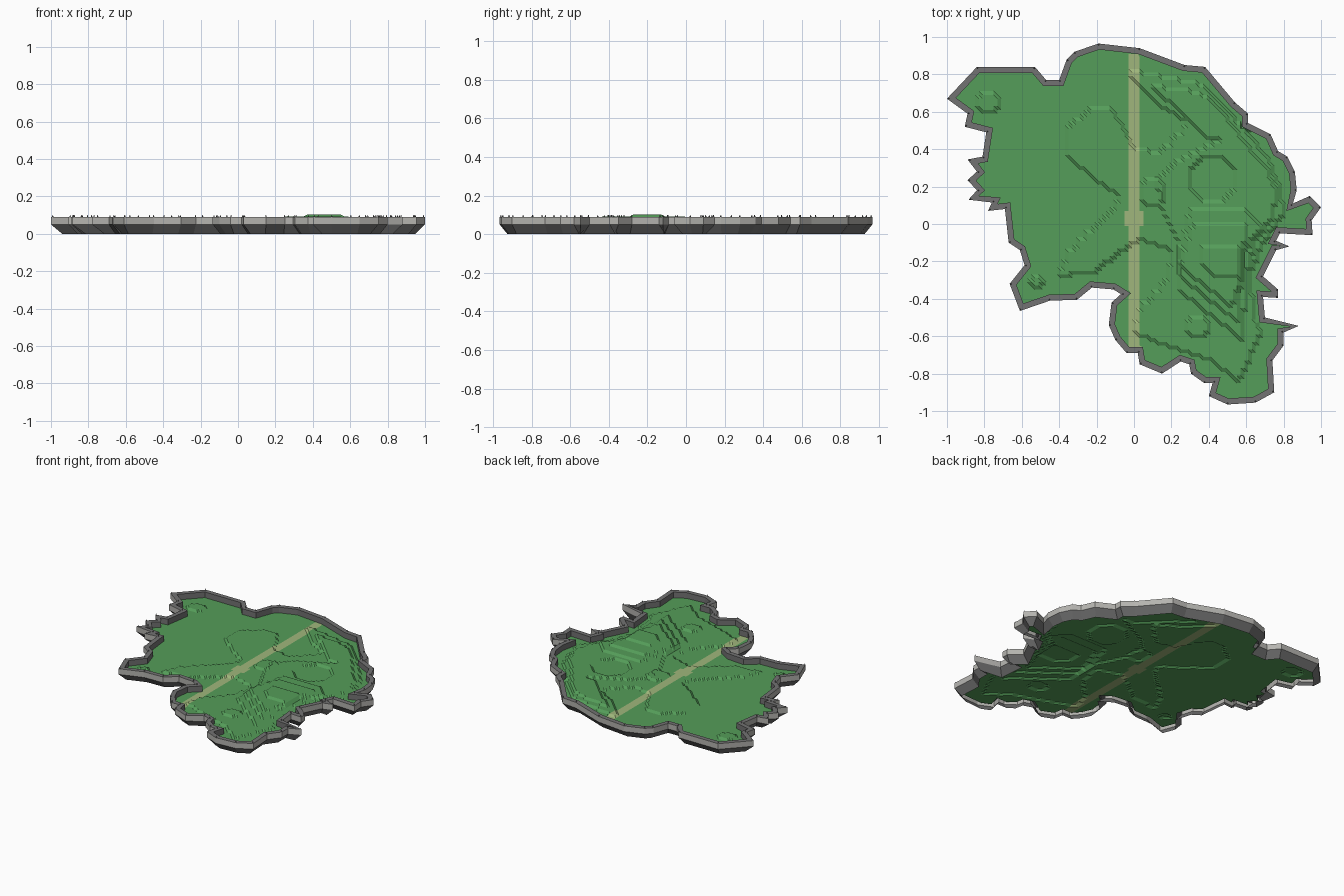
import bpy, bmesh, math
from mathutils import Vector
from mathutils.geometry import delaunay_2d_cdt

if "Cube" in bpy.data.objects:
    bpy.data.objects.remove(bpy.data.objects["Cube"])


def material(name, rgb):
    m = bpy.data.materials.new(name)
    m.diffuse_color = (*rgb, 1)
    m.use_nodes = True
    m.node_tree.nodes["Principled BSDF"].inputs["Base Color"].default_value = m.diffuse_color
    return m


GRASS = material("grass green", (0.09, 0.34, 0.10))
SAND = material("sandy path", (0.35, 0.47, 0.20))
ROCK = material("dark rock grey", (0.17, 0.17, 0.17))
LIP = material("pale rock grey", (0.46, 0.455, 0.43))

# Coastline, clockwise from the western tip
COAST = [Vector(p) for p in (
    (-1, .67), (-.84, .84), (-.53, .84), (-.47, .77), (-.40, .77), (-.36, .88), (-.32, .92),
    (-.19, .965), (.03, .94), (.27, .85), (.38, .84), (.54, .65), (.61, .59), (.61, .54),
    (.73, .48), (.77, .39), (.82, .36), (.86, .28), (.87, .18), (.85, .11), (.94, .15),
    (1, .09), (.95, .02), (.955, -.06), (.78, -.05), (.76, -.09), (.83, -.12), (.76, -.14),
    (.69, -.28), (.77, -.35), (.77, -.395), (.69, -.39), (.70, -.50), (.88, -.545),
    (.80, -.58), (.80, -.65), (.74, -.73), (.75, -.90), (.65, -.955), (.50, -.965),
    (.40, -.92), (.42, -.85), (.375, -.85), (.305, -.80), (.295, -.75),
    (.25, -.735), (.15, -.80), (.03, -.75), (.02, -.69), (-.04, -.69), (-.10, -.62),
    (-.135, -.54), (-.12, -.42), (-.07, -.375), (-.11, -.35), (-.225, -.34), (-.305, -.405),
    (-.45, -.41), (-.61, -.465), (-.665, -.32), (-.585, -.22), (-.61, -.14), (-.67, -.10),
    (-.69, .08), (-.78, .07), (-.76, .115), (-.885, .13), (-.84, .18), (-.89, .235),
    (-.84, .28), (-.89, .345), (-.81, .36), (-.79, .49), (-.905, .52), (-.89, .59))]

# Terraces of the hill, each one step above the last
LEVELS = [
    [(-.02, .82), (.2, .78), (.38, .74), (.52, .58), (.62, .48), (.72, .34), (.78, .2), (.8, .06),
     (.68, -.12), (.62, -.26), (.64, -.5), (.68, -.58), (.56, -.84), (.4, -.72), (.2, -.66),
     (0, -.58), (.02, -.46), (.18, -.3), (.2, -.14), (.04, -.08), (-.08, -.15), (-.2, -.25),
     (-.4, -.28), (-.36, -.16), (-.24, -.04), (-.1, .08), (-.08, .16), (-.15, .2), (-.35, .35),
     (-.35, .52), (-.24, .61), (-.12, .62), (-.05, .5), (0, .4), (.14, .38), (.3, .54),
     (.16, .62), (0, .76)],
    [(.08, .74), (.26, .72), (.4, .68), (.5, .56), (.62, .4), (.72, .28), (.76, .16), (.74, .04),
     (.64, -.1), (.6, -.3), (.58, -.62), (.25, -.36), (.24, -.1), (.14, .1), (.12, .24),
     (.24, .34), (.48, .46), (.38, .46), (.28, .58)],
    [(.3, .08), (.6, .08), (.68, -.02), (.59, -.14), (.55, -.52), (.24, -.28), (.24, -.16)],
    [(.32, 0), (.6, 0), (.57, -.3), (.52, -.44), (.24, -.22)],
    [(.36, -.11), (.56, -.11), (.56, -.27), (.44, -.28), (.35, -.2)],
]
# Small round mounds and one hollow (x, y, radius, steps)
MOUNDS = [(-.78, .65, .055, 1), (-.52, -.31, .035, 1), (.34, -.55, .06, 1),
          (.1, .17, .07, 1), (.42, .24, .125, -1)]
GROUND, TOP, STEP, CELL = 0.05, 0.09, 0.0105, 0.02


def inside(x, y, poly):
    hit = False
    for (ax, ay), (bx, by) in zip(poly, poly[1:] + poly[:1]):
        if (ay > y) != (by > y) and x < ax + (y - ay) * (bx - ax) / (by - ay):
            hit = not hit
    return hit


def inset(poly, d):
    out = []
    for i, p in enumerate(poly):
        a = (p - poly[i - 1]).normalized()
        b = (poly[(i + 1) % len(poly)] - p).normalized()
        na, nb = Vector((a.y, -a.x)), Vector((b.y, -b.x))
        m = na + nb
        m /= max(m.length_squared / 2, 0.5)
        out.append(p + m * d)
    return out


def height(x, y):
    n = sum(inside(x, y, lv) for lv in LEVELS)
    n += sum(s for a, b, r, s in MOUNDS if math.hypot(x - a, y - b) < r)
    return GROUND + n * STEP


def make_object(name, bm, mats):
    me = bpy.data.meshes.new(name)
    bm.to_mesh(me)
    bm.free()
    for m in mats:
        me.materials.append(m)
    ob = bpy.data.objects.new(name, me)
    bpy.context.collection.objects.link(ob)


floor_edge = inset(COAST, 0.032)
n = len(COAST)

# Rock rim: tapering skirt, upright pale lip, flat top, inner drop to the grass
bm = bmesh.new()
profile = ((inset(COAST, 0.04), 0), (COAST, GROUND), (COAST, TOP),
           (floor_edge, TOP), (floor_edge, GROUND))
rings = [[bm.verts.new((p.x, p.y, z)) for p in ring] for ring, z in profile]
for k, (lo, hi) in enumerate(zip(rings, rings[1:])):
    for i in range(n):
        j = (i + 1) % n
        f = bm.faces.new((lo[j], lo[i], hi[i], hi[j]))
        f.material_index = 1 if k == 1 else 0
make_object("rock_rim", bm, [ROCK, LIP])

# Tiny stones standing on the corners of the rim
bm = bmesh.new()
for p, q in zip(COAST, floor_edge):
    c = p.lerp(q, 0.2)
    g = bmesh.ops.create_cone(bm, segments=4, radius1=0.004, radius2=0.001, depth=0.01)
    bmesh.ops.translate(bm, verts=g["verts"], vec=(c.x, c.y, TOP + 0.005))
make_object("rim_stones", bm, [ROCK])

# Terraced ground: a lattice filled inside the floor edge, lifted step by step
loop = [tuple(p) for p in floor_edge]
pts = [Vector(p) for p in reversed(loop)]
for i in range(100):
    for j in range(100):
        x, y = -0.99 + i * CELL, -0.99 + j * CELL
        if inside(x, y, loop):
            pts.append(Vector((x, y)))
verts, _, faces, *_ = delaunay_2d_cdt(pts, [], [list(range(n))], 1, 1e-5)
bm = bmesh.new()
edge_set = {(round(x, 4), round(y, 4)) for x, y in loop}
bv = []
for v in verts:
    on_edge = (round(v.x, 4), round(v.y, 4)) in edge_set
    bv.append(bm.verts.new((v.x, v.y, GROUND if on_edge else height(v.x, v.y))))
for f in faces:
    face = bm.faces.new([bv[k] for k in f])
    c = face.calc_center_median()
    # Straight path with a round clearing in the middle
    if abs(c.x) < 0.03 or math.hypot(c.x, c.y - 0.03) < 0.055:
        face.material_index = 1
make_object("terraced_ground", bm, [GRASS, SAND])
